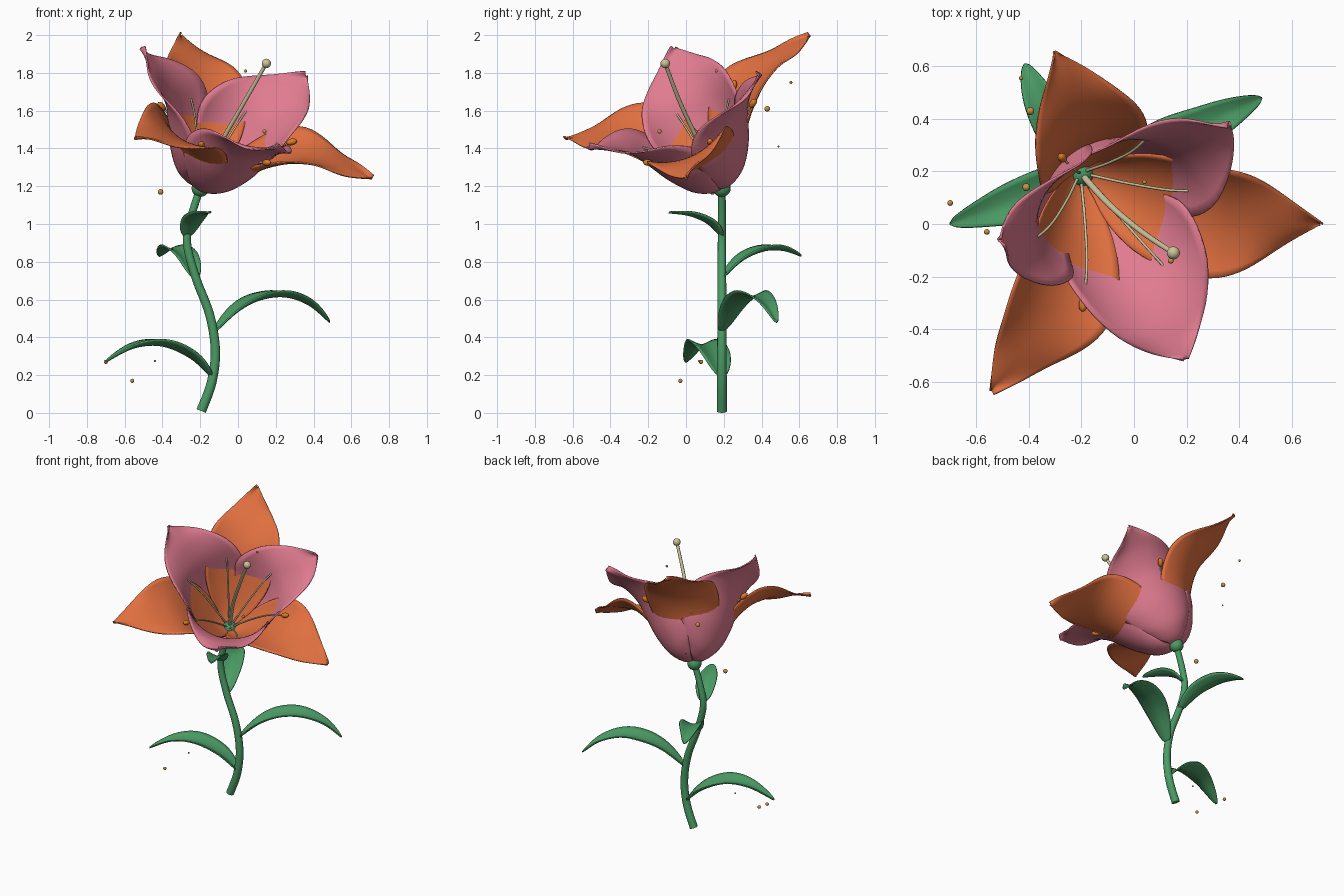
import bpy, bmesh, math
from mathutils import Vector, Matrix

if "Cube" in bpy.data.objects:
    bpy.data.objects.remove(bpy.data.objects["Cube"])


def material(name, rgb):
    m = bpy.data.materials.new(name)
    m.diffuse_color = (*rgb, 1)
    m.use_nodes = True
    m.node_tree.nodes["Principled BSDF"].inputs["Base Color"].default_value = m.diffuse_color
    return m


PINK = material("pink", (0.75, 0.20, 0.28))
ORANGE = material("orange", (0.75, 0.16, 0.05))
GREEN = material("green", (0.07, 0.33, 0.13))
CREAM = material("cream", (0.60, 0.55, 0.33))
AMBER = material("amber", (0.70, 0.20, 0.02))
GOLD = material("gold", (0.55, 0.30, 0.06))

# Flower frame: the bloom leans forward and to the right
BASE = Vector((-0.2, 0.19, 1.2))
AXIS = Vector((0.354, -0.42, 0.836)).normalized()
U = Vector((-0.314, 0.79, 0.528))
U = (U - AXIS * U.dot(AXIS)).normalized()
V = AXIS.cross(U)


def bloom(r, h, deg, side=0.0):
    """World point from radius, height, azimuth and sideways offset."""
    a = math.radians(deg)
    out = U * math.cos(a) + V * math.sin(a)
    return BASE + out * r + AXIS * h + AXIS.cross(out) * side


def smooth_rows(rows, steps):
    """Catmull-Rom resampling of a short list of tuples."""
    pts = [Vector(r) for r in rows]
    pts = [pts[0]] + pts + [pts[-1]]
    res = []
    for i in range(1, len(pts) - 2):
        p0, p1, p2, p3 = pts[i - 1:i + 3]
        for k in range(steps):
            t = k / steps
            res.append(0.5 * (2 * p1 + (p2 - p0) * t + (2 * p0 - 5 * p1 + 4 * p2 - p3) * t * t
                              + (3 * p1 - p0 - 3 * p2 + p3) * t ** 3))
    return res + [pts[-1]]


def finish(name, bm, mat, thickness=0.0):
    bmesh.ops.recalc_face_normals(bm, faces=bm.faces)
    me = bpy.data.meshes.new(name)
    bm.to_mesh(me)
    bm.free()
    me.materials.append(mat)
    for p in me.polygons:
        p.use_smooth = True
    ob = bpy.data.objects.new(name, me)
    bpy.context.collection.objects.link(ob)
    if thickness:
        mod = ob.modifiers.new("thickness", 'SOLIDIFY')
        mod.thickness = thickness
        mod.offset = 0
    return ob


def sheet(name, grid, mat, thickness):
    bm = bmesh.new()
    rows = [[bm.verts.new(p) for p in row] for row in grid]
    for a, b in zip(rows, rows[1:]):
        for j in range(len(a) - 1):
            bm.faces.new((a[j], a[j + 1], b[j + 1], b[j]))
    return finish(name, bm, mat, thickness)


def tube(name, pts, r0, r1, mat, sides=12, steps=6):
    path = smooth_rows(pts, steps)
    bm = bmesh.new()
    rings = []
    for i, p in enumerate(path):
        d = (path[min(i + 1, len(path) - 1)] - path[max(i - 1, 0)]).normalized()
        x = d.cross(Vector((0.3, 1, 0.1))).normalized()
        y = d.cross(x)
        rad = r0 + (r1 - r0) * i / (len(path) - 1)
        rings.append([bm.verts.new(p + (x * math.cos(a) + y * math.sin(a)) * rad)
                      for a in (2 * math.pi * k / sides for k in range(sides))])
    for a, b in zip(rings, rings[1:]):
        for k in range(sides):
            bm.faces.new((a[k], a[(k + 1) % sides], b[(k + 1) % sides], b[k]))
    bm.faces.new(rings[0])
    bm.faces.new(rings[-1])
    ob = finish(name, bm, mat)
    for p in ob.data.polygons:
        p.use_smooth = len(p.vertices) == 4
    return ob


def ball(name, loc, r, mat, stretch=None):
    bm = bmesh.new()
    bmesh.ops.create_uvsphere(bm, u_segments=14, v_segments=10, radius=r)
    if stretch:
        direction, factor = stretch
        m = direction.to_track_quat('Z', 'Y').to_matrix() @ Matrix.Diagonal((1, 1, factor))
        bmesh.ops.transform(bm, matrix=m.to_4x4(), verts=bm.verts)
    bmesh.ops.translate(bm, vec=loc, verts=bm.verts)
    return finish(name, bm, mat)


# Petal profiles: radius, height, half width, cross-section curl radius
OUTER = [(0.02, 0.0, 0.03, 0.12), (0.10, 0.06, 0.13, 0.15), (0.20, 0.17, 0.215, 0.24),
         (0.30, 0.29, 0.25, 0.32), (0.40, 0.37, 0.245, 0.42), (0.50, 0.412, 0.21, 0.55),
         (0.60, 0.437, 0.15, 0.6), (0.71, 0.443, 0.08, 0.6), (0.82, 0.43, 0.006, 0.6)]
INNER = [(0.02, 0.0, 0.03, 0.12), (0.08, 0.012, 0.12, 0.15), (0.16, 0.068, 0.22, 0.20),
         (0.237, 0.18, 0.30, 0.26), (0.29, 0.29, 0.325, 0.30), (0.345, 0.40, 0.285, 0.36),
         (0.43, 0.50, 0.195, 0.45), (0.51, 0.56, 0.10, 0.5), (0.576, 0.60, 0.008, 0.5)]


def petal(name, profile, deg, mat, ripple):
    rows = smooth_rows(profile, 4)
    n = 16
    grid = []
    for i, (r, h, w, rho) in enumerate(rows):
        a, b = rows[max(i - 1, 0)], rows[min(i + 1, len(rows) - 1)]
        t = Vector((b[0] - a[0], b[1] - a[1])).normalized()
        f = i / (len(rows) - 1)
        line = []
        for j in range(n + 1):
            s = 2 * j / n - 1
            phi = s * w / rho
            lift = rho * (1 - math.cos(phi))
            lift += ripple * s * s * f * math.sin(f * 13 + (1.2 if s > 0 else 0))
            line.append(bloom(r - t.y * lift, h + t.x * lift, deg, rho * math.sin(phi)))
        grid.append(line)
    sheet(name, grid, mat, 0.008)


for k in range(3):
    petal(f"outer_petal_{k + 1}", OUTER, 120 * k, ORANGE, 0.025)
    petal(f"inner_petal_{k + 1}", INNER, 120 * k + 60, PINK, 0.035)

# Stamens
for k in range(6):
    deg = 18 + 60 * k
    path = [bloom(r, h, deg) for r, h in ((0.03, 0.03), (0.13, 0.17), (0.25, 0.31), (0.372, 0.394))]
    tube(f"filament_{k + 1}", path, 0.006, 0.005, CREAM, 8)
    ball(f"anther_{k + 1}", path[-1], 0.017, AMBER, (path[-1] - path[-2], 1.7))

# Pistil
tube("pistil", [BASE, (-0.09, 0.07, 1.43), (0.03, -0.03, 1.64), (0.15, -0.11, 1.85)],
     0.013, 0.01, CREAM)
ball("stigma", Vector((0.15, -0.11, 1.85)), 0.025, CREAM)

# Stem and receptacle
tube("stem", [(-0.195, 0.19, 0.01), (-0.14, 0.19, 0.16), (-0.12, 0.19, 0.33), (-0.15, 0.19, 0.52),
              (-0.225, 0.19, 0.72), (-0.27, 0.19, 0.90), (-0.25, 0.19, 1.03), (-0.2, 0.19, 1.19)],
     0.027, 0.02, GREEN, 14)
ball("receptacle", Vector((-0.2, 0.19, 1.19)), 0.047, GREEN)


def leaf(name, pts, width):
    path = smooth_rows(pts, 6)
    grid = []
    for i, p in enumerate(path):
        d = path[min(i + 1, len(path) - 1)] - path[max(i - 1, 0)]
        side = d.cross(Vector((0, 0, 1))).normalized()
        up = side.cross(d).normalized()
        f = i / (len(path) - 1)
        w = width * math.sin(math.pi * f ** 0.8) ** 0.85 + 0.004 if 0 < f < 1 else 0.004
        grid.append([p + side * w * s + up * w * 0.35 * abs(s) ** 1.5
                     for s in (j / 4 - 1 for j in range(9))])
    sheet(name, grid, GREEN, 0.008)


leaf("leaf_1", [(-0.14, 0.19, 0.19), (-0.25, 0.155, 0.29), (-0.40, 0.10, 0.355),
                (-0.55, 0.05, 0.345), (-0.70, 0.0, 0.27)], 0.085)
leaf("leaf_2", [(-0.12, 0.19, 0.43), (0, 0.25, 0.54), (0.12, 0.31, 0.60),
                (0.25, 0.365, 0.615), (0.38, 0.43, 0.57), (0.485, 0.48, 0.48)], 0.085)
leaf("leaf_3", [(-0.225, 0.19, 0.71), (-0.27, 0.30, 0.81), (-0.33, 0.42, 0.86),
                (-0.38, 0.52, 0.86), (-0.415, 0.61, 0.83)], 0.07)
leaf("leaf_4", [(-0.27, 0.19, 0.93), (-0.24, 0.12, 1.0), (-0.20, 0.02, 1.045),
                (-0.15, -0.09, 1.06)], 0.06)

# Drifting pollen grains
GRAINS = [(-0.70, 0.08, 0.27, 0.011), (-0.56, -0.03, 0.17, 0.011), (-0.44, 0.07, 0.275, 0.006),
          (-0.41, 0.14, 1.17, 0.015), (0.04, 0.16, 1.81, 0.008), (0.14, -0.14, 1.49, 0.011),
          (-0.43, 0.555, 1.75, 0.008), (-0.34, 0.49, 1.41, 0.005), (-0.395, 0.43, 1.61, 0.015)]
for k, (x, y, z, r) in enumerate(GRAINS):
    ball(f"pollen_{k + 1}", Vector((x, y, z)), r, GOLD)
